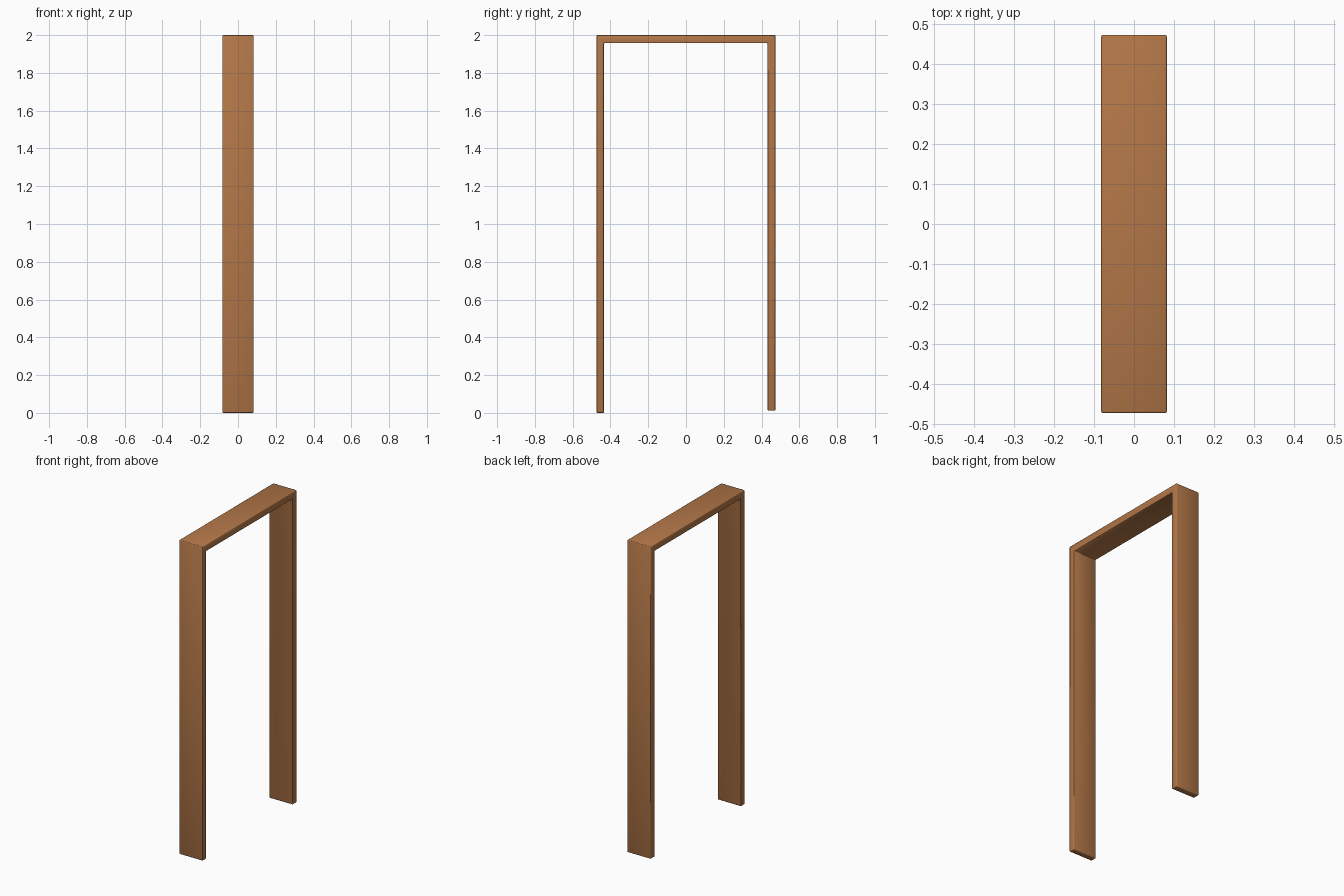
import bpy, bmesh

if "Cube" in bpy.data.objects:
    bpy.data.objects.remove(bpy.data.objects["Cube"])

wood = bpy.data.materials.new("warm brown wood")
wood.diffuse_color = (0.45, 0.185, 0.065, 1)
wood.use_nodes = True
wood.node_tree.nodes["Principled BSDF"].inputs["Base Color"].default_value = wood.diffuse_color

HALF_WIDTH = 0.082

# Doorway outline in the y-z plane: two jambs joined by a header
outline = [(-0.473, 0), (-0.435, 0), (-0.435, 1.957), (0.432, 1.957),
           (0.432, 0.012), (0.473, 0.012), (0.473, 2.0), (-0.473, 2.0)]

bm = bmesh.new()
sides = [[bm.verts.new((x, y, z)) for y, z in outline]
         for x in (-HALF_WIDTH, HALF_WIDTH)]
a, b = sides
n = len(outline)

# Walls of the frame
for i in range(n):
    j = (i + 1) % n
    bm.faces.new((a[i], a[j], b[j], b[i]))

# Mitred edge faces: left jamb, header, right jamb
for s in sides:
    for quad in ((0, 1, 2, 7), (7, 2, 3, 6), (6, 3, 4, 5)):
        bm.faces.new([s[k] for k in quad])
bmesh.ops.recalc_face_normals(bm, faces=bm.faces)

mesh = bpy.data.meshes.new("door_frame")
bm.to_mesh(mesh)
bm.free()
mesh.materials.append(wood)
frame = bpy.data.objects.new("door_frame", mesh)
bpy.context.collection.objects.link(frame)

# Slightly eased, smooth edges
bevel = frame.modifiers.new("eased_edges", 'BEVEL')
bevel.width = 0.004
bevel.segments = 2
bevel.limit_method = 'ANGLE'
for p in mesh.polygons:
    p.use_smooth = True
